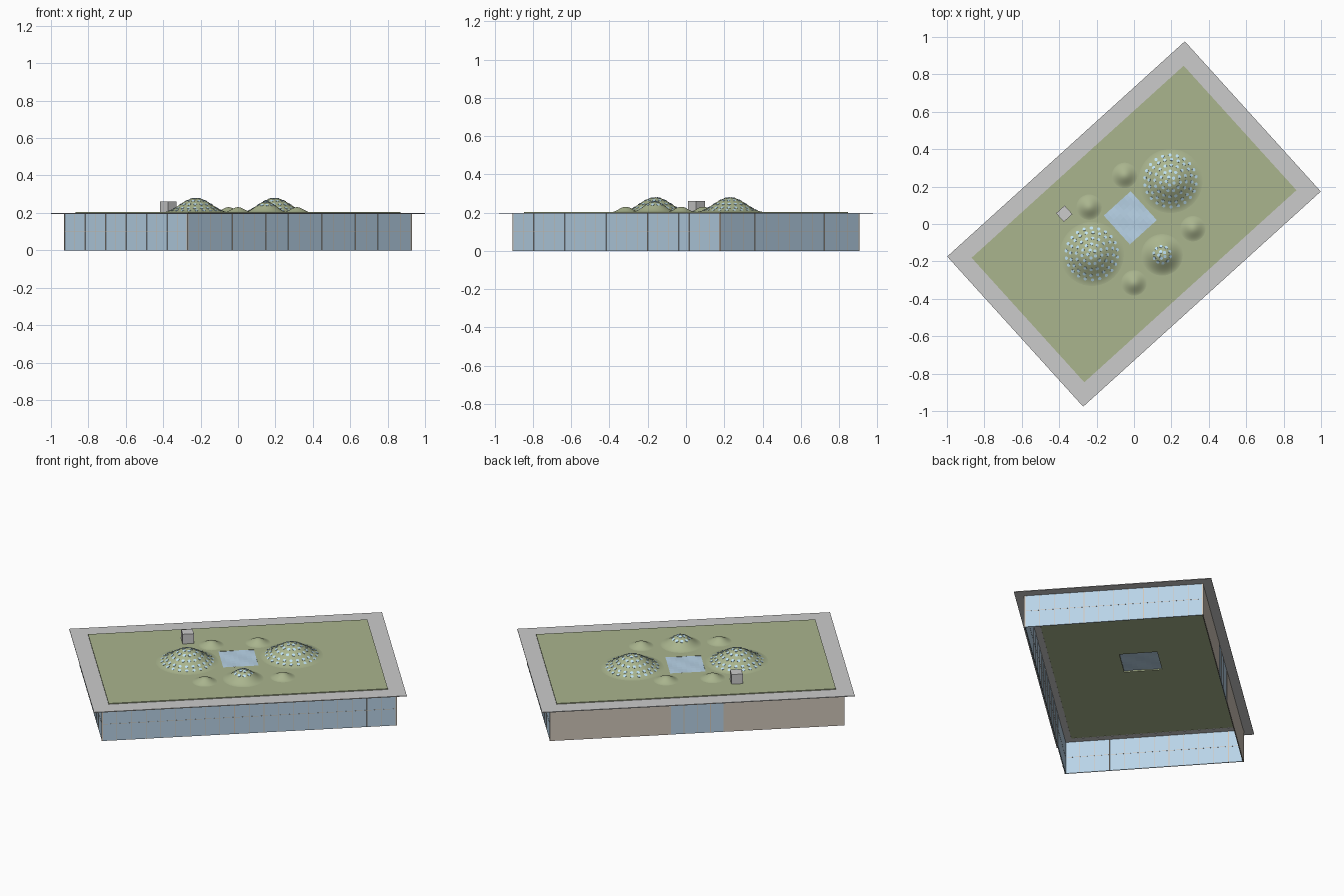
import bpy, bmesh, math
from mathutils import Matrix, Vector

if "Cube" in bpy.data.objects:
    bpy.data.objects.remove(bpy.data.objects["Cube"])

ANG = math.atan2(1.15, 1.27)
ROT = Matrix.Rotation(ANG, 4, 'Z')


def mat(name, c):
    m = bpy.data.materials.new(name)
    m.diffuse_color = (*c, 1)
    m.use_nodes = True
    m.node_tree.nodes["Principled BSDF"].inputs["Base Color"].default_value = m.diffuse_color
    return m


GREEN = mat("grass", (0.40, 0.46, 0.27))
GLASS = mat("glass", (0.48, 0.65, 0.80))
DOT = mat("porthole_glass", (0.52, 0.76, 0.90))
BEIGE = mat("wall_panel", (0.64, 0.57, 0.49))
GREY = mat("concrete", (0.62, 0.62, 0.62))


def finish(name, bm, m, matrix=None):
    bmesh.ops.recalc_face_normals(bm, faces=bm.faces)
    me = bpy.data.meshes.new(name)
    bm.to_mesh(me)
    bm.free()
    ob = bpy.data.objects.new(name, me)
    bpy.context.collection.objects.link(ob)
    me.materials.append(m)
    if matrix:
        ob.matrix_world = matrix
    return ob


def add_box(bm, lo, hi):
    lo, hi = Vector(lo), Vector(hi)
    s = hi - lo
    bmesh.ops.create_cube(bm, size=1, matrix=Matrix.Translation((lo + hi) / 2) @ Matrix.Diagonal((*s, 1)))


def boxes(name, m, items):
    bm = bmesh.new()
    for lo, hi in items:
        add_box(bm, lo, hi)
    return finish(name, bm, m, ROT)


def ring_slab(name, m, outer, inner, z0, z1):
    # flat slab with a rectangular opening; rectangles are (u0, u1, v0, v1)
    bm = bmesh.new()

    def loop(r, z):
        return [bm.verts.new((r[i], r[j], z)) for i, j in ((0, 2), (1, 2), (1, 3), (0, 3))]
    loops = [loop(outer, z0), loop(outer, z1), loop(inner, z1), loop(inner, z0)]
    for k in range(4):
        a, b = loops[k], loops[(k + 1) % 4]
        for i in range(4):
            j = (i + 1) % 4
            bm.faces.new((a[i], a[j], b[j], b[i]))
    return finish(name, bm, m, ROT)


# Roof rim, lawn and the central skylight
A, B = 0.857, 0.5415
GA, GB = 0.765, 0.449
sc = ROT.inverted() @ Vector((-0.02, 0.033, 0))
S = (sc.x - 0.097, sc.x + 0.097, sc.y - 0.104, sc.y + 0.104)
ring_slab("roof_rim", GREY, (-A, A, -B, B), (-GA, GA, -GB, GB), 0.195, 0.199)
ring_slab("roof_lawn", GREEN, (-GA, GA, -GB, GB), S, 0.196, 0.204)

bm = bmesh.new()
bmesh.ops.create_grid(bm, x_segments=8, y_segments=8, size=1,
                      matrix=Matrix.Translation((sc.x, sc.y, 0.203)) @ Matrix.Diagonal((0.097, 0.104, 1, 1)))
for v in bm.verts:
    v.co.z += 0.002 * math.sin(45 * v.co.x) * math.cos(38 * v.co.y)
finish("central_skylight", bm, GLASS, ROT)

# Perimeter walls: three glazed sides, one panelled side with a glazed middle
W, D, T, H = 0.807, 0.49, 0.005, 0.196
DOOR = 0.145
boxes("glass_walls", GLASS, [
    ((-W, -D, 0), (W, -D + T, H)),
    ((-W, -D + T, 0), (-W + T, D - T, H)),
    ((W - T, -D + T, 0), (W, D - T, H)),
    ((-DOOR, D - T, 0), (DOOR, D - 0.001, H))])
boxes("solid_back_wall", BEIGE, [
    ((-W, D - T, 0), (-DOOR, D, H)),
    ((DOOR, D - T, 0), (W, D, H))])

# Mullions and mid rails
w, e = 0.0016, 0.0012
bars = []
for i in range(21):
    u = -W + 2 * W * i / 20
    bars.append(((u - w, -D - e, 0), (u + w, -D + T + e, H)))
for i in range(13):
    v = -D + 2 * D * i / 12
    for s in (-1, 1):
        c = s * (W - T / 2)
        bars.append(((c - T / 2 - e, v - w, 0), (c + T / 2 + e, v + w, H)))
for i in range(1, 4):
    u = -DOOR + 2 * DOOR * i / 4
    bars.append(((u - w, D - T - e, 0), (u + w, D, H)))
bars.append(((-W, -D - e / 2, 0.099), (W, -D + T + e / 2, 0.101)))
for s in (-1, 1):
    c = s * (W - T / 2)
    bars.append(((c - T / 2 - e / 2, -D, 0.099), (c + T / 2 + e / 2, D, 0.101)))
boxes("mullions", BEIGE, bars)

# Roof plant box
pc = ROT.inverted() @ Vector((-0.373, 0.055, 0))
h = 0.031
boxes("roof_service_box", GREY, [((pc.x - h, pc.y - h, 0.203), (pc.x + h, pc.y + h, 0.262))])


# Bell-shaped grass mounds with rings of round portholes
def mound(name, x, y, R, height, rings=()):
    def z(r):
        return 0.2035 + height * math.cos(math.pi * r / (2 * R)) ** 2
    bm = bmesh.new()
    n, seg = 18, 48
    prev = [bm.verts.new((x, y, z(0)))]
    for k in range(1, n + 1):
        r = R * k / n
        cur = [bm.verts.new((x + r * math.cos(2 * math.pi * i / seg),
                             y + r * math.sin(2 * math.pi * i / seg), z(r))) for i in range(seg)]
        for i in range(seg):
            j = (i + 1) % seg
            if k == 1:
                bm.faces.new((prev[0], cur[i], cur[j]))
            else:
                bm.faces.new((prev[i], cur[i], cur[j], prev[j]))
        prev = cur
    for f in bm.faces:
        f.smooth = True
    finish(name, bm, GREEN)
    if not rings:
        return
    bm = bmesh.new()
    for k, (r, count) in enumerate(rings):
        slope = (z(r + 0.001) - z(r - 0.001)) / 0.002
        for i in range(count):
            a = 2 * math.pi * (i + 0.5 * (k % 2)) / count + ANG
            nrm = Vector((-slope * math.cos(a), -slope * math.sin(a), 1)).normalized()
            M = Matrix.Translation((x + r * math.cos(a), y + r * math.sin(a), z(r)))
            M = M @ nrm.to_track_quat('Z', 'Y').to_matrix().to_4x4()
            bmesh.ops.create_cone(bm, cap_ends=True, segments=12, radius1=0.009,
                                  radius2=0.009, depth=0.003, matrix=M)
    finish(name + "_portholes", bm, DOT)


big = ((0.022, 5), (0.053, 11), (0.084, 16), (0.115, 20), (0.138, 22))
mound("large_mound_back", 0.195, 0.23, 0.18, 0.076, big)
mound("large_mound_front", -0.225, -0.16, 0.18, 0.076, big)
mound("medium_mound", 0.15, -0.165, 0.118, 0.056, ((0.018, 5), (0.045, 10)))
for i, (x, y) in enumerate(((-0.05, 0.26), (-0.24, 0.09), (0.315, -0.025), (0.0, -0.315))):
    mound("small_mound_%d" % (i + 1), x, y, 0.074, 0.027)
